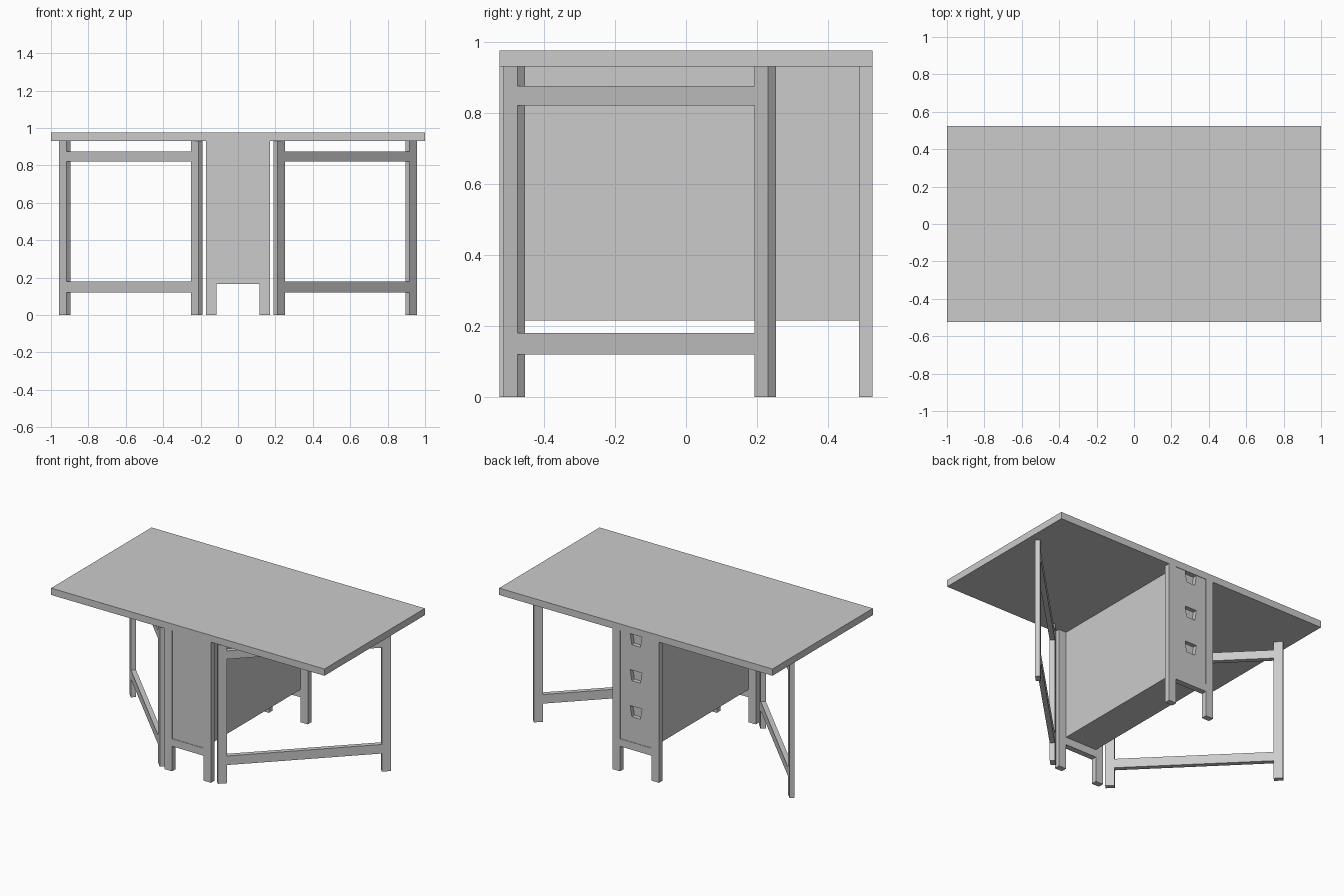
import bpy, bmesh
from math import radians
from mathutils import Matrix, Vector

if "Cube" in bpy.data.objects:
    bpy.data.objects.remove(bpy.data.objects["Cube"])

W, D = 1.0, 0.525          # half size of the top
UNDER = 0.93               # underside of the top


def box(name, lo, hi, matrix=None):
    """Axis-aligned box between two corners, optionally placed by a matrix."""
    lo, hi = Vector(lo), Vector(hi)
    bm = bmesh.new()
    bmesh.ops.create_cube(bm, size=1)
    m = Matrix.Translation((lo + hi) / 2) @ Matrix.Diagonal((hi - lo).to_4d())
    m[3][3] = 1
    bm.transform((matrix or Matrix()) @ m)
    return finish(name, bm)


def finish(name, bm):
    bmesh.ops.recalc_face_normals(bm, faces=bm.faces)
    me = bpy.data.meshes.new(name)
    bm.to_mesh(me)
    bm.free()
    ob = bpy.data.objects.new(name, me)
    bpy.context.collection.objects.link(ob)
    return ob


def mirror_x(ob):
    """Mirror across the table's centre plane."""
    mod = ob.modifiers.new("mirror", 'MIRROR')
    mod.use_axis = (True, False, False)


# Table top
box("table_top", (-W, -D, UNDER), (W, D, 0.975))

# Cabinet body, its faces a hair behind the leg fronts
body = box("cabinet_body", (-0.115, -D + 0.003, 0.215), (0.115, D - 0.003, UNDER))

# Finger notches of the three drawers at the back
for i in range(3):
    top = UNDER - 0.001 - i * 0.238
    bm = bmesh.new()
    pts = [(-0.043, top), (0.043, top), (0.031, top - 0.07), (-0.031, top - 0.07)]
    face = bm.faces.new([bm.verts.new((x, D - 0.03, z)) for x, z in pts])
    ext = bmesh.ops.extrude_face_region(bm, geom=[face])["geom"]
    bmesh.ops.translate(bm, vec=(0, 0.06, 0),
                        verts=[v for v in ext if isinstance(v, bmesh.types.BMVert)])
    cutter = finish(f"notch_cutter_{i + 1}", bm)
    cutter.hide_render = True
    cutter.hide_set(True)
    mod = body.modifiers.new("notch", 'BOOLEAN')
    mod.operation, mod.solver, mod.object = 'DIFFERENCE', 'EXACT', cutter

# Cabinet legs and the rails joining each pair
for side, y0, y1 in (("front", -D, -D + 0.038), ("back", D - 0.038, D)):
    mirror_x(box(f"{side}_leg", (0.115, y0, 0), (0.17, y1, UNDER)))
    box(f"{side}_apron", (-0.115, y0, 0.165), (0.115, y1, 0.215))

# Swing-out gate frames, opened at 45 degrees from the front legs
gate = Matrix.Translation((0.221, -0.483, 0)) @ Matrix.Rotation(radians(45), 4, 'Z')
span, hw, ht = 0.998, 0.0275, 0.0155
for name, u0, u1, z0, z1 in (
        ("gate_inner_leg", -hw, hw, 0, UNDER),
        ("gate_outer_leg", span - hw, span + hw, 0, UNDER),
        ("gate_lower_rail", hw, span - hw, 0.12, 0.18),
        ("gate_upper_rail", hw, span - hw, 0.82, 0.875)):
    mirror_x(box(name, (u0, -ht, z0), (u1, ht, z1), gate))
